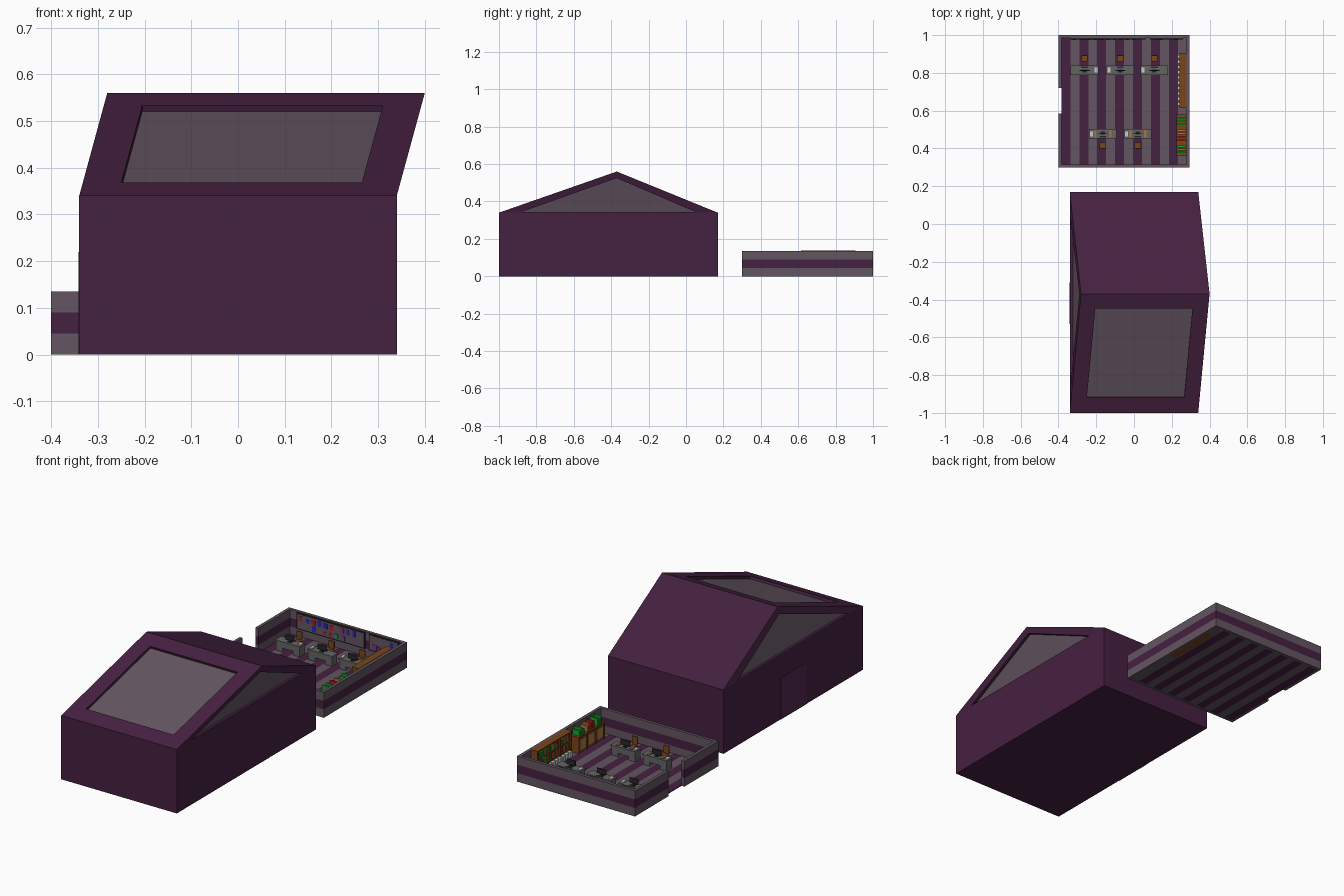
import bpy, bmesh, random
from mathutils import Vector

if "Cube" in bpy.data.objects:
    bpy.data.objects.remove(bpy.data.objects["Cube"])

random.seed(4)


def mat(name, r, g, b):
    m = bpy.data.materials.new(name)
    m.diffuse_color = (r, g, b, 1)
    m.use_nodes = True
    m.node_tree.nodes["Principled BSDF"].inputs["Base Color"].default_value = m.diffuse_color
    return m


PURPLE = mat("purple", .06, .015, .052)
PLUM = mat("plum", .085, .02, .08)
GREY = mat("mauve_grey", .125, .09, .12)
STEEL = mat("steel", .13, .13, .13)
DARK = mat("dark", .02, .02, .022)
WHITE = mat("white", .6, .6, .6)
BROWN = mat("brown", .19, .06, .01)
TAN = mat("tan", .4, .18, .06)
GREEN = mat("green", .01, .35, .03)
RED = mat("red", .5, .01, .015)
BLUE = mat("blue", .02, .02, .5)
VIOLET = mat("violet", .2, .03, .25)


def finish(name, bm, mats):
    me = bpy.data.meshes.new(name)
    bm.normal_update()
    bm.to_mesh(me)
    bm.free()
    for m in mats:
        me.materials.append(m)
    ob = bpy.data.objects.new(name, me)
    bpy.context.collection.objects.link(ob)
    return ob


def boxes(name, material, bounds):
    """One object made of boxes, each (x0, x1, y0, y1, z0, z1)."""
    bm = bmesh.new()
    for x0, x1, y0, y1, z0, z1 in bounds:
        vs = bmesh.ops.create_cube(bm, size=1)["verts"]
        for v in vs:
            v.co = ((x0 + x1) / 2 + v.co.x * (x1 - x0),
                    (y0 + y1) / 2 + v.co.y * (y1 - y0),
                    (z0 + z1) / 2 + v.co.z * (z1 - z0))
    return finish(name, bm, [material])


# ---------- house: box with a ridge roof leaning to the right ----------
W, YF, YB, YR, EAVE, RIDGE, LEAN = .34, -1.0, .17, -.37, .34, .56, .06
bm = bmesh.new()


def face(pts, idx=0):
    f = bm.faces.new([bm.verts.new(p) for p in pts])
    f.material_index = idx


def recessed(outer, inner, push):
    """Frame face around a sunken pane."""
    push = Vector(push)
    deep = [Vector(p) + push for p in inner]
    n = len(outer)
    for i in range(n):
        j = (i + 1) % n
        face([outer[i], outer[j], inner[j], inner[i]])
        face([inner[i], inner[j], deep[j], deep[i]])
    face(deep, 1)


def rise(z):
    return (z - EAVE) / (RIDGE - EAVE)


def slope(x, z):
    return (x, YF + (YR - YF) * rise(z), z)


def gable(s, y, z):
    return (s * W + LEAN * rise(z), y, z)


face([(-W, YF, 0), (-W, YB, 0), (W, YB, 0), (W, YF, 0)])
face([(-W, YF, 0), (W, YF, 0), (W, YF, EAVE), (-W, YF, EAVE)])
face([(W, YB, 0), (-W, YB, 0), (-W, YB, EAVE), (W, YB, EAVE)])
face([(W, YB, EAVE), (-W, YB, EAVE), (LEAN - W, YR, RIDGE), (LEAN + W, YR, RIDGE)])
# skylight in the front slope
recessed([slope(-W, EAVE), slope(W, EAVE), slope(W + LEAN, RIDGE), slope(LEAN - W, RIDGE)],
         [slope(-.25, .368), slope(.265, .368), slope(.31, .533), slope(-.205, .533)],
         (0, .005, -.013))
# side walls and gable windows
for s in (1, -1):
    face([(s * W, YF, 0), (s * W, YB, 0), (s * W, YB, EAVE), (s * W, YF, EAVE)][::s])
    recessed([gable(s, YF, EAVE), gable(s, YB, EAVE), gable(s, YR, RIDGE)][::s],
             [gable(s, -.88, .344), gable(s, .05, .344), gable(s, YR, .525)][::s],
             (-s * .015, 0, 0))
bmesh.ops.remove_doubles(bm, verts=bm.verts[:], dist=1e-5)
bmesh.ops.recalc_face_normals(bm, faces=bm.faces[:])
finish("house", bm, [PURPLE, GREY])
boxes("house_door", PLUM, [(-W - .002, -W + .01, -.53, -.31, 0, .22)])

# ---------- open room: striped walls with a doorway gap ----------
X0, X1, Y0, Y1, T, H = -.40, .295, .30, 1.0, .016, .135
for name, m, bands in (("wall_grey", GREY, (0, 2)), ("wall_purple", PURPLE, (1,))):
    bs = []
    for b in bands:
        z = (b * H / 3, (b + 1) * H / 3)
        bs += [(X0, X1, Y0, Y0 + T, *z), (X0, X1, Y1 - T, Y1, *z),
               (X1 - T, X1, Y0 + T, Y1 - T, *z),
               (X0, X0 + T, Y0 + T, .585, *z), (X0, X0 + T, .72, Y1 - T, *z)]
    boxes(name, m, bs)

# floor stripes
N = 14
step = (X1 - X0 - 2 * T) / N
for name, m, k in (("floor_purple", PURPLE, 0), ("floor_grey", GREY, 1)):
    boxes(name, m, [(X0 + T + i * step, X0 + T + (i + 1) * step, Y0 + T, Y1 - T, .0005, .005)
                    for i in range(k, N, 2)])

# ---------- desks with monitors and chairs ----------


def workstation(name, cx, cy, s, paper):
    """s = side (+y or -y) on which the chair stands."""
    def b(x0, x1, y0, y1, z0, z1):
        ys = sorted((cy + s * y0, cy + s * y1))
        return (cx + x0, cx + x1, *ys, z0, z1)
    boxes(name + "_desk", STEEL, [
        b(-.073, .073, -.025, .025, .054, .06),
        b(-.070, -.030, -.022, .022, .005, .054),
        b(.030, .070, -.022, .022, .005, .054),
        b(-.030, .030, -.022, -.018, .025, .054)])
    boxes(name + "_monitor", DARK, [
        b(-.012, .012, -.012, .004, .06, .062), b(-.003, .003, -.007, -.002, .062, .07),
        b(-.026, .026, -.006, -.001, .068, .094), b(-.018, .018, .010, .018, .06, .062)])
    boxes(name + "_papers", WHITE, [b(paper * .060 - .008, paper * .060 + .008, -.014, .014, .06, .066)])
    if s < 0:
        boxes(name + "_folders", TAN, [b(-.045, -.034, -.02, .02, .06, .066),
                                       b(.034, .045, -.02, .02, .06, .066)])
    boxes(name + "_chair", BROWN, [
        b(-.017, .017, .045, .078, .033, .040), b(-.016, .016, .074, .080, .045, .085),
        b(-.004, .004, .076, .080, .036, .046)])
    boxes(name + "_chair_base", DARK, [
        b(-.003, .003, .058, .064, .008, .033), b(-.015, .015, .058, .064, .005, .009),
        b(-.003, .003, .046, .076, .005, .009)])


for i, (x, p) in enumerate(((-.262, 1), (-.073, -1), (.108, -1))):
    workstation(f"back_row_{i + 1}", x, .815, 1, p)
for i, x in enumerate((-.165, .02)):
    workstation(f"front_row_{i + 1}", x, .477, -1, -1)

# ---------- tall bookcase on the right wall ----------
ya, yb, xa, xb = .615, .905, .240, .279
boxes("tall_bookcase", BROWN, [(xb - .008, xb, ya, yb, 0, .137)] +
      [(xa, xb, ya, yb, z, z + .006) for z in (0, .043, .087, .131)] +
      [(xa, xb, y, y + .006, 0, .137) for y in (ya, .708, .803, yb - .006)])
shelf_books = {"red": (RED, []), "green": (GREEN, []), "brown": (TAN, [])}
for z in (.049, .093):
    for k in range(19):
        y = ya + .008 + k * .0145
        h = random.uniform(.022, .034)
        shelf_books[random.choice(list(shelf_books))][1].append(
            (xa + .006, xb - .008, y, y + .011, z, z + h))
for c, (m, bs) in shelf_books.items():
    boxes("shelf_books_" + c, m, bs)
boxes("white_boxes", WHITE, [(.230, .262, ya + .012 + k * .028, ya + .029 + k * .028, .006, .036)
                             for k in range(10)])

# ---------- low cabinet with books on top ----------
ya, yb, xa, xb = .36, .58, .225, .279
boxes("low_cabinet", BROWN, [(xa + .004, xb, ya, yb, .005, .085), (xa, xb, ya, yb, .085, .091)] +
      [(xa, xa + .004, y, y + .008, .005, .085) for y in (ya, .429, .501, yb - .008)])
boxes("cabinet_panels", TAN, [(xa + .002, xa + .004, y, y + .05, .018, .074)
                              for y in (.374, .445, .516)])
for c, m, ys in (("green", GREEN, (.375, .39, .405, .525, .54, .555)),
                 ("red", RED, (.44, .455)), ("tan", TAN, (.475, .49))):
    boxes("top_books_" + c, m, [(xa + .006, xb - .006, y, y + .010, .091, .128 - .008 * (i % 2))
                                for i, y in enumerate(ys)])

# ---------- notice boards on the back wall ----------
yw = Y1 - T
boards = ((-.34, .06), (.085, .26))
boxes("board_frames", DARK, [(a, b, yw - .006, yw, .045, .132) for a, b in boards])
boxes("board_panels", GREY, [(a + .006, b - .006, yw - .007, yw, .051, .126) for a, b in boards])
notes = [(GREEN, []), (RED, []), (BLUE, []), (VIOLET, [])]
for a, b in boards:
    for k in range(int((b - a - .03) / .035)):
        for z in (.055, .092):
            if random.random() < .75:
                x = a + .015 + k * .035 + random.uniform(0, .008)
                random.choice(notes)[1].append((x, x + random.uniform(.014, .026),
                                                yw - .009, yw, z, z + random.uniform(.018, .031)))
for (m, bs) in notes:
    boxes("notes_" + m.name, m, bs)
